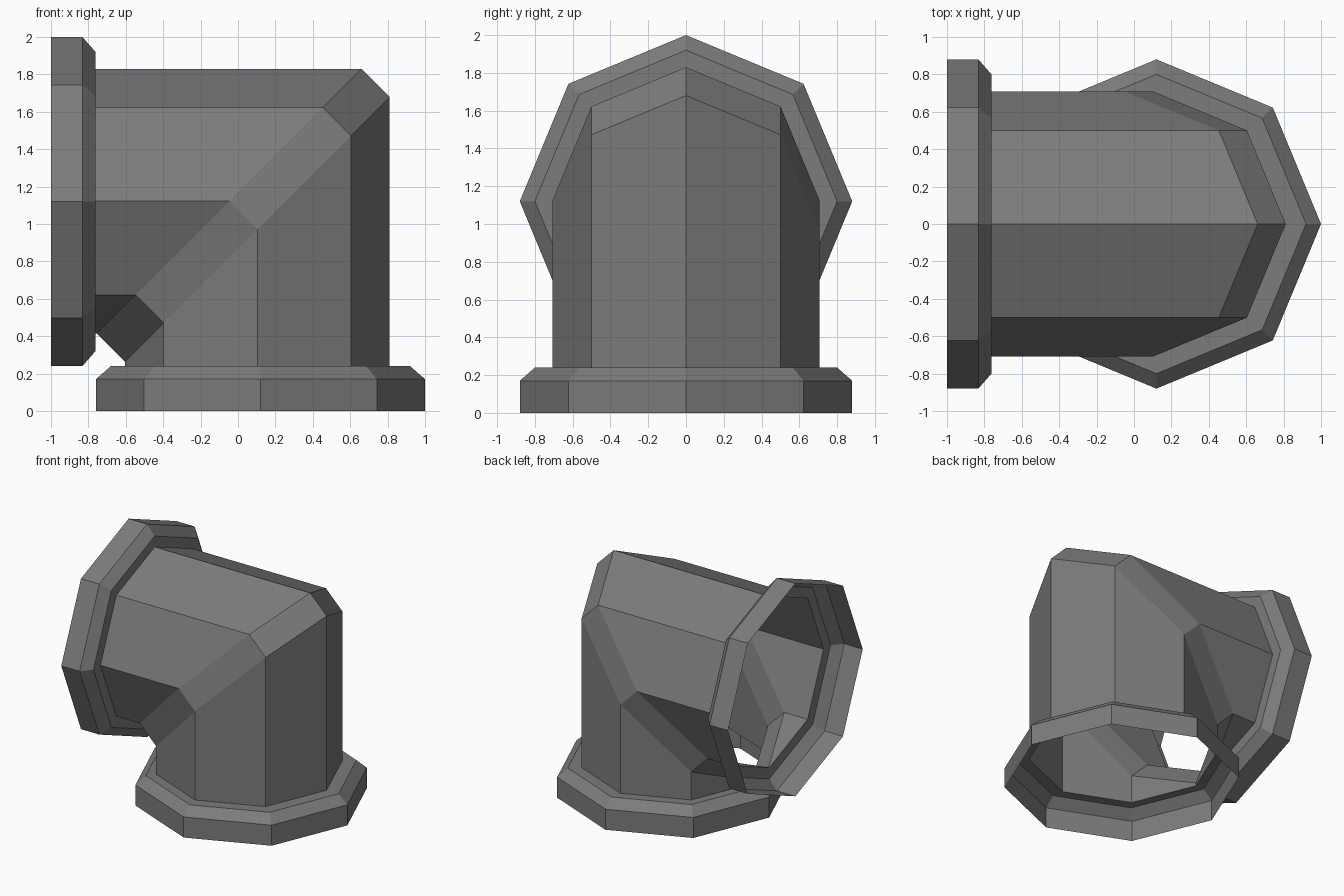
import bpy
import math

if "Cube" in bpy.data.objects:
    bpy.data.objects.remove(bpy.data.objects["Cube"])

XC, ZC = 0.12, 1.12      # flange axes
PX, PZ = 0.103, 1.122    # pipe axes
R = 0.708                # pipe radius
C = 0.15                 # chamfer length at the bend
SIDES = 8

grey = bpy.data.materials.new("pipe_grey")
grey.diffuse_color = (0.2, 0.2, 0.2, 1)
grey.use_nodes = True
grey.node_tree.nodes["Principled BSDF"].inputs["Base Color"].default_value = grey.diffuse_color


def ring(r, point):
    """Octagon with corners on the axes, placed by point(offset, y)."""
    angles = [2 * math.pi * i / SIDES for i in range(SIDES)]
    return [point(r * math.cos(a), r * math.sin(a)) for a in angles]


def across(r, x, zc):
    return ring(r, lambda o, y: (x, y, zc + o))


def upright(r, z, xc):
    return ring(r, lambda o, y: (xc + o, y, z))


def loft(name, rings):
    """Open shell through a sequence of rings."""
    verts = [p for rg in rings for p in rg]
    faces = []
    for k in range(len(rings) - 1):
        a, b = k * SIDES, (k + 1) * SIDES
        for i in range(SIDES):
            j = (i + 1) % SIDES
            faces.append((a + i, b + i, b + j, a + j))
    mesh = bpy.data.meshes.new(name)
    mesh.from_pydata(verts, [], faces)
    mesh.materials.append(grey)
    obj = bpy.data.objects.new(name, mesh)
    bpy.context.collection.objects.link(obj)
    return obj


# Side flange: open rim, bevel, shoulder down to the pipe
loft("side_flange", [across(0.88, -1.0, ZC), across(0.88, -0.832, ZC),
                     across(0.80, -0.762, ZC), across(R, -0.762, PZ)])

# Elbow pipe: horizontal run, 45 degree chamfered bend, vertical run
loft("elbow_pipe", [across(R, -0.762, PZ),
                    ring(R, lambda o, y: (PX - C + o, y, PZ + o)),
                    ring(R, lambda o, y: (PX + o, y, PZ - C + o)),
                    upright(R, 0.24, PX)])

# Base flange: shoulder, bevel, open rim on the ground
loft("base_flange", [upright(R, 0.24, PX), upright(0.80, 0.24, XC),
                     upright(0.88, 0.17, XC), upright(0.88, 0.0, XC)])
